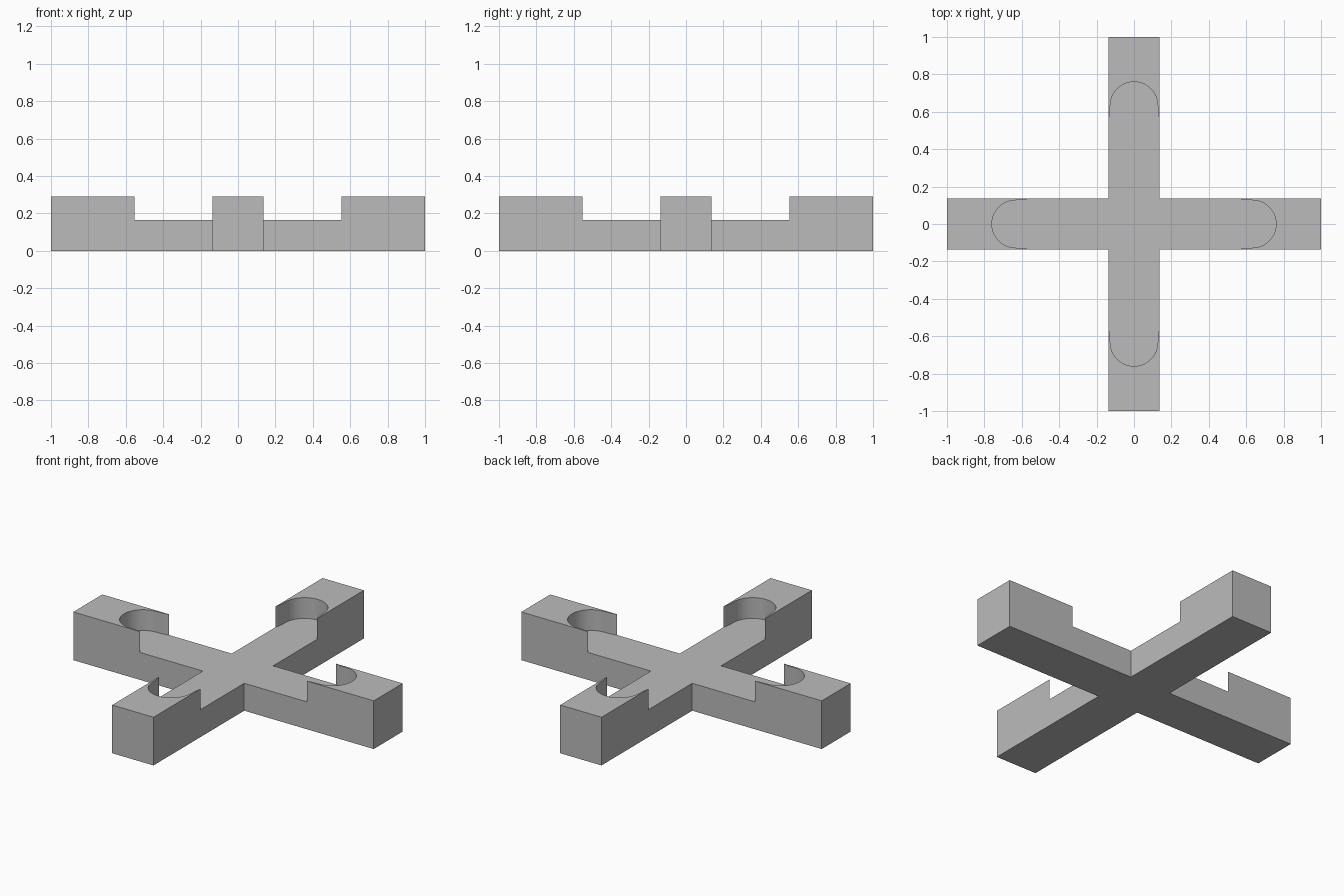
import bpy, bmesh
from math import cos, sin, pi
from mathutils import Matrix, Vector

HALF_WIDTH, HEIGHT, FLOOR = 0.1375, 0.29, 0.165

cube = bpy.data.objects.get("Cube")
if cube:
    bpy.data.objects.remove(cube, do_unlink=True)

grey = bpy.data.materials.new("plain grey")
grey.use_nodes = True
colour = (0.5, 0.5, 0.5, 1)
grey.diffuse_color = colour
grey.node_tree.nodes["Principled BSDF"].inputs["Base Color"].default_value = colour


def four_way(quarter):
    """Repeat an outline for each arm, turned about the centre."""
    return [Matrix.Rotation(i * pi / 2, 2) @ Vector(p) for i in range(4) for p in quarter]


def prism(name, outline, bottom, top):
    """Extrude a flat outline into a solid."""
    bm = bmesh.new()
    face = bm.faces.new([bm.verts.new((x, y, bottom)) for x, y in outline])
    extruded = bmesh.ops.extrude_face_region(bm, geom=[face])["geom"]
    verts = [v for v in extruded if isinstance(v, bmesh.types.BMVert)]
    bmesh.ops.translate(bm, verts=verts, vec=(0, 0, top - bottom))
    bmesh.ops.recalc_face_normals(bm, faces=bm.faces)
    mesh = bpy.data.meshes.new(name)
    bm.to_mesh(mesh)
    bm.free()
    mesh.materials.append(grey)
    obj = bpy.data.objects.new(name, mesh)
    bpy.context.collection.objects.link(obj)
    return obj


# Cross-shaped body
w = HALF_WIDTH
body = prism("cross_stand", four_way([(w, -w), (1, -w), (1, w)]), 0, HEIGHT)

# Recess: low centre with a rounded, slightly flared pocket in each arm
radius, centre = 0.127, 0.633
flare = [(0.55, 0.2), (0.55, 0.139), (0.565, 0.134), (0.58, 0.131), (0.6, 0.128)]
arc = [(centre + radius * cos(a), radius * sin(a))
       for a in (-pi / 2 + pi * i / 32 for i in range(33))]
pocket = [(0.2, -0.2)] + [(x, -y) for x, y in flare] + arc + flare[::-1]
cutter = prism("recess_cutter", four_way(pocket), FLOOR, HEIGHT + 0.1)
cutter.hide_render = True

cut = body.modifiers.new("recess", "BOOLEAN")
cut.operation = "DIFFERENCE"
cut.solver = "EXACT"
cut.object = cutter

# Bake the cut, then smooth the curved pocket walls
bpy.ops.object.select_all(action="DESELECT")
body.select_set(True)
bpy.context.view_layer.objects.active = body
bpy.ops.object.modifier_apply(modifier=cut.name)
bpy.data.objects.remove(cutter, do_unlink=True)
bpy.ops.object.shade_smooth_by_angle(angle=pi / 6)
